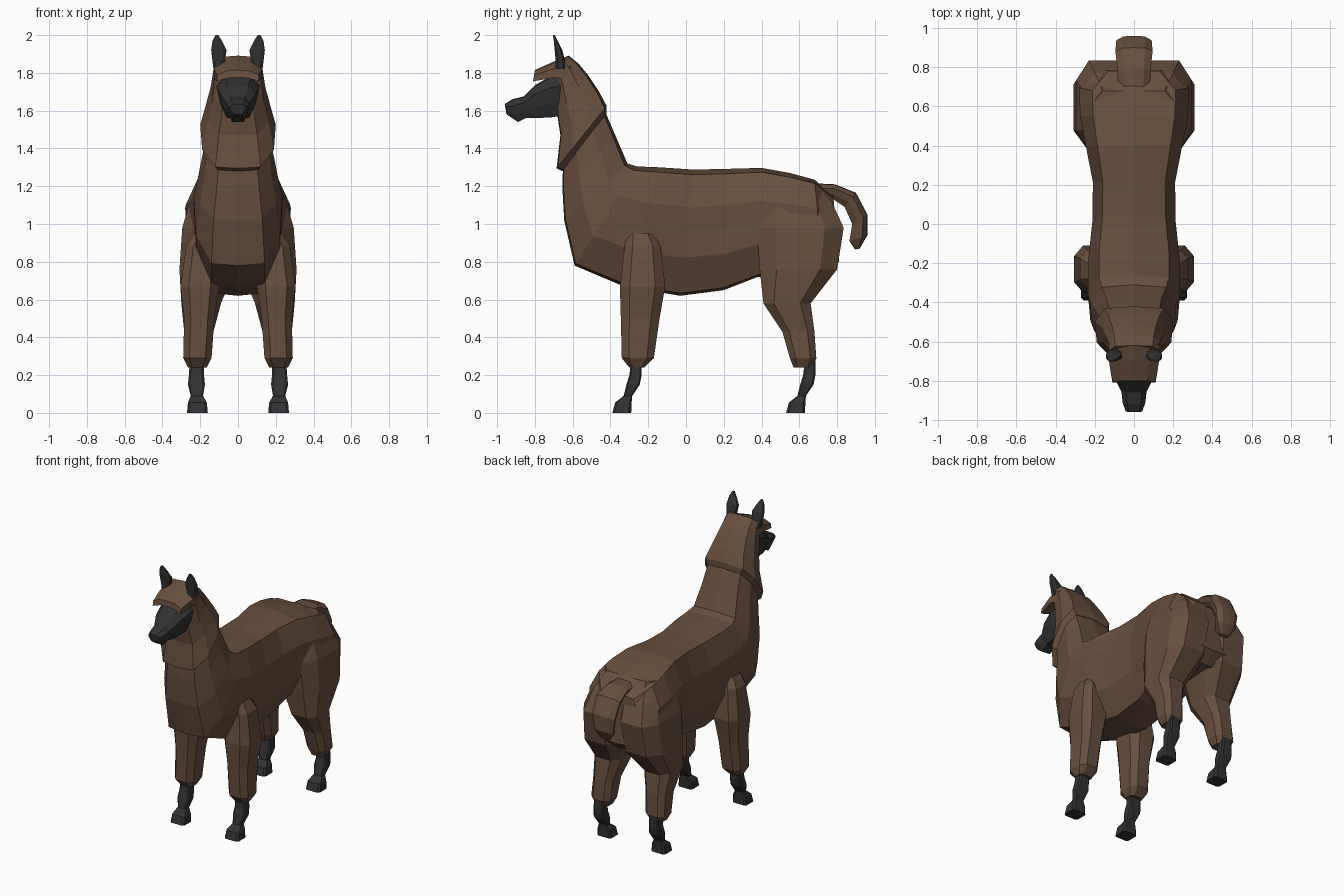
import bpy
from mathutils import Vector


def material(name, rgb):
    m = bpy.data.materials.new(name)
    m.diffuse_color = (*rgb, 1)
    return m


WOOL = material("brown wool", (0.138, 0.078, 0.048))
SKIN = material("charcoal skin", (0.032, 0.032, 0.034))


def loft(name, rings, mat):
    """Skin a list of equal-sized point rings and cap both ends."""
    n = len(rings[0])
    faces = [list(range(n)), list(range((len(rings) - 1) * n, len(rings) * n))]
    for r in range(len(rings) - 1):
        for i in range(n):
            j = (i + 1) % n
            faces.append([r * n + i, r * n + j, r * n + n + j, r * n + n + i])
    mesh = bpy.data.meshes.new(name)
    mesh.from_pydata([p for ring in rings for p in ring], [], faces)
    mesh.materials.append(mat)
    obj = bpy.data.objects.new(name, mesh)
    bpy.context.collection.objects.link(obj)
    bpy.context.view_layer.objects.active = obj
    bpy.ops.object.select_all(action='DESELECT')
    obj.select_set(True)
    bpy.ops.object.mode_set(mode='EDIT')
    bpy.ops.mesh.select_all(action='SELECT')
    bpy.ops.mesh.normals_make_consistent(inside=False)
    bpy.ops.object.mode_set(mode='OBJECT')
    return obj


BARREL = [(0, 0), (0.02, 0.6), (0.3, 0.95), (0.7, 1), (0.96, 0.76), (1, 0)]
HEAD = [(0, 0), (0, 0.55), (0.35, 0.85), (0.72, 1), (0.97, 0.6), (1, 0)]


def section(yb, zb, yt, zt, w, shape=BARREL):
    """Symmetric ring from a bottom point to a top point in the side plane."""
    b, t = Vector((0, yb, zb)), Vector((0, yt, zt))
    half = [(b.lerp(t, f), k * w) for f, k in shape]
    right = [p + Vector((x, 0, 0)) for p, x in half]
    left = [p - Vector((x, 0, 0)) for p, x in half[-2:0:-1]]
    return right + left


def slab(z, y0, y1, x0, x1, side, c=0.25):
    """Level ring: a rectangle with cut corners, on one side of the model."""
    dx, dy = (x1 - x0) * c, (y1 - y0) * c
    pts = [(x0 + dx, y0), (x1 - dx, y0), (x1, y0 + dy), (x1, y1 - dy),
           (x1 - dx, y1), (x0 + dx, y1), (x0, y1 - dy), (x0, y0 + dy)]
    return [Vector((side * x, y, z)) for x, y in pts]


# Body and lower neck, from rump to throat
loft("body", [section(*s) for s in [
    (0.81, 0.80, 0.78, 1.15, 0.17),
    (0.73, 0.73, 0.68, 1.235, 0.28),
    (0.55, 0.72, 0.55, 1.27, 0.275),
    (0.38, 0.72, 0.40, 1.297, 0.245),
    (0.20, 0.65, 0.22, 1.292, 0.21),
    (-0.03, 0.62, 0.04, 1.288, 0.212),
    (-0.33, 0.67, -0.14, 1.30, 0.235),
    (-0.59, 0.78, -0.26, 1.305, 0.235),
    (-0.645, 1.02, -0.31, 1.32, 0.215),
    (-0.655, 1.20, -0.37, 1.46, 0.185),
    (-0.65, 1.33, -0.43, 1.60, 0.17)]], WOOL)

# Upper neck ruff and head wool
loft("neck_ruff", [section(*s) for s in [
    (-0.655, 1.28, -0.42, 1.585, 0.17),
    (-0.685, 1.295, -0.42, 1.625, 0.20),
    (-0.665, 1.47, -0.46, 1.70, 0.17),
    (-0.68, 1.57, -0.52, 1.79, 0.145),
    (-0.69, 1.70, -0.57, 1.85, 0.132),
    (-0.70, 1.79, -0.62, 1.89, 0.125)]], WOOL)

# Forelock overhanging the face
LOCK = [(0.35, 0), (0.3, 0.5), (0, 1), (0.55, 1), (0.9, 0.6), (1, 0)]
loft("forelock", [section(*s, LOCK) for s in [
    (-0.60, 1.76, -0.62, 1.892, 0.125),
    (-0.70, 1.775, -0.70, 1.86, 0.128),
    (-0.81, 1.755, -0.80, 1.815, 0.11)]], WOOL)

# Bare face and muzzle
loft("face", [section(*s, HEAD) for s in [
    (-0.62, 1.58, -0.62, 1.80, 0.115),
    (-0.71, 1.565, -0.71, 1.785, 0.112),
    (-0.80, 1.56, -0.80, 1.735, 0.092),
    (-0.85, 1.56, -0.86, 1.675, 0.064),
    (-0.89, 1.54, -0.92, 1.66, 0.058),
    (-0.95, 1.58, -0.96, 1.635, 0.042)]], SKIN)

# Curled tail
loft("tail", [section(*s, HEAD) for s in [
    (0.70, 1.12, 0.69, 1.215, 0.08),
    (0.78, 1.13, 0.79, 1.21, 0.085),
    (0.84, 1.09, 0.90, 1.165, 0.095),
    (0.88, 1.00, 0.96, 1.05, 0.09),
    (0.865, 0.91, 0.96, 0.94, 0.075),
    (0.895, 0.865, 0.92, 0.87, 0.035)]], WOOL)

# Level sections of each leg part: z, y0, y1, x0, x1
FRONT_LEG = [(0.24, -0.30, -0.22, 0.165, 0.265), (0.29, -0.34, -0.17, 0.14, 0.29),
             (0.50, -0.345, -0.14, 0.125, 0.285), (0.67, -0.35, -0.11, 0.10, 0.305),
             (0.88, -0.325, -0.135, 0.10, 0.275), (0.95, -0.31, -0.17, 0.10, 0.235)]
HIND_LEG = [(0.24, 0.57, 0.665, 0.165, 0.265), (0.29, 0.55, 0.69, 0.14, 0.29),
            (0.43, 0.51, 0.68, 0.13, 0.285), (0.58, 0.41, 0.66, 0.09, 0.30),
            (0.76, 0.39, 0.80, 0.015, 0.31), (0.98, 0.375, 0.835, 0.0, 0.295),
            (1.12, 0.40, 0.77, 0.0, 0.255), (1.23, 0.45, 0.68, 0.0, 0.20)]
SHANK = [(0.0, -0.39, -0.29, 0.16, 0.27), (0.055, -0.375, -0.288, 0.165, 0.265),
         (0.09, -0.33, -0.285, 0.185, 0.25), (0.15, -0.315, -0.245, 0.175, 0.265),
         (0.20, -0.30, -0.235, 0.18, 0.26), (0.28, -0.29, -0.235, 0.18, 0.255)]
EAR = [(1.82, -0.69, -0.635, 0.07, 0.13), (1.86, -0.69, -0.64, 0.07, 0.135),
       (1.92, -0.695, -0.655, 0.06, 0.142), (1.97, -0.70, -0.68, 0.085, 0.135),
       (2.0, -0.705, -0.695, 0.105, 0.12)]

for label, side in (("right", 1), ("left", -1)):
    for part, rows, mat, dy in (("front_leg", FRONT_LEG, WOOL, 0),
                                ("hind_leg", HIND_LEG, WOOL, 0),
                                ("front_foot", SHANK, SKIN, 0),
                                ("hind_foot", SHANK, SKIN, 0.92),
                                ("ear", EAR, SKIN, 0)):
        rings = [slab(z, y0 + dy, y1 + dy, x0, x1, side,
                      0.12 if "foot" in part else 0.22)
                 for z, y0, y1, x0, x1 in rows]
        loft(f"{label}_{part}", rings, mat)
